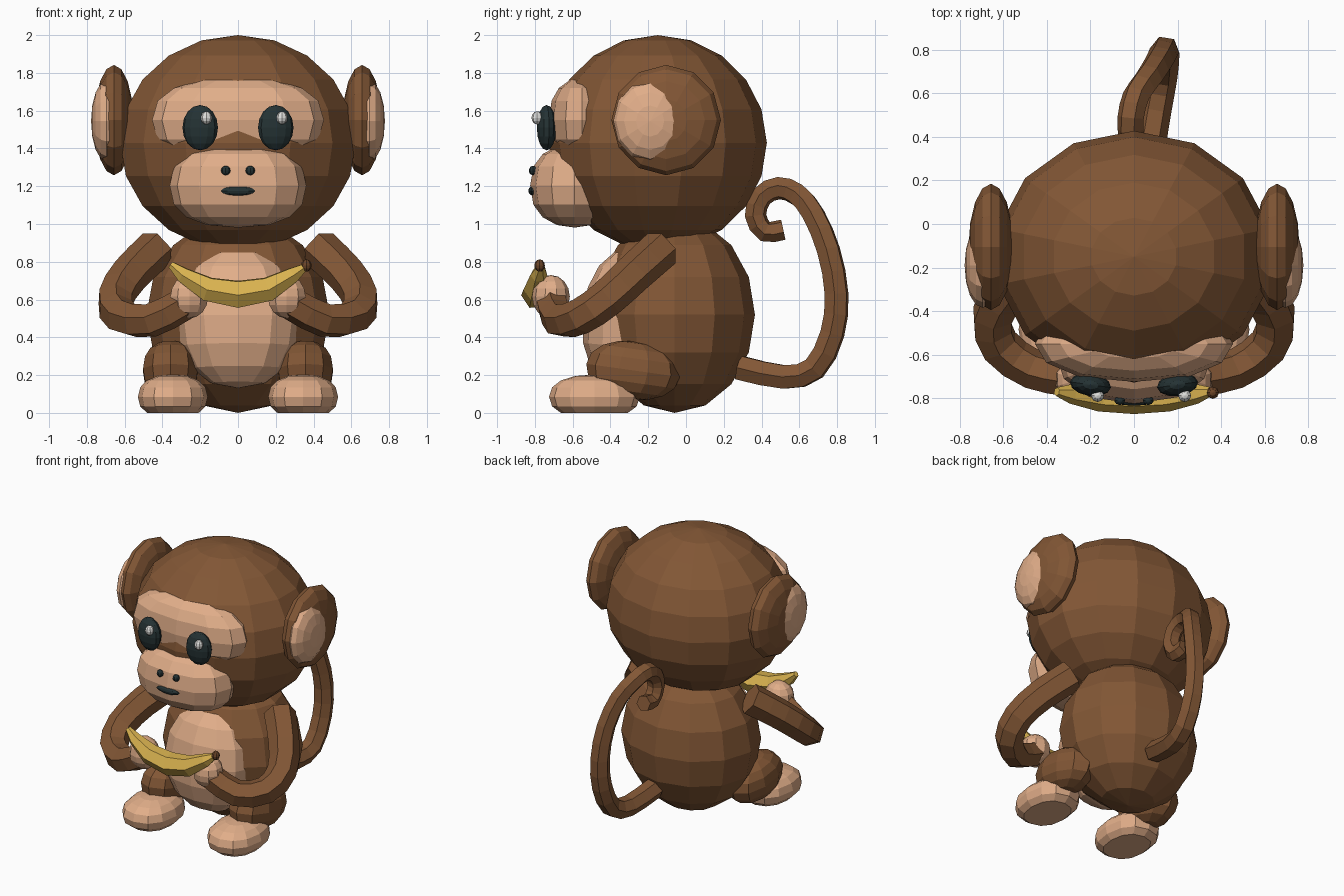
import bpy, bmesh, math
from mathutils import Matrix, Vector

if "Cube" in bpy.data.objects:
    bpy.data.objects.remove(bpy.data.objects["Cube"])


def material(name, rgb):
    m = bpy.data.materials.new(name)
    m.diffuse_color = (*rgb, 1)
    m.use_nodes = True
    m.node_tree.nodes["Principled BSDF"].inputs["Base Color"].default_value = m.diffuse_color
    return m


FUR = material("brown fur", (0.225, 0.095, 0.036))
SKIN = material("peach skin", (0.75, 0.42, 0.25))
DARK = material("dark eye", (0.018, 0.032, 0.034))
SHINE = material("white shine", (0.75, 0.75, 0.73))
YELLOW = material("banana yellow", (0.7, 0.45, 0.08))
STEM = material("stem brown", (0.15, 0.06, 0.022))


def add_object(name, mesh, mat):
    mesh.materials.clear()
    mesh.materials.append(mat)
    for p in mesh.polygons:
        p.use_smooth = False
        p.material_index = 0
    ob = bpy.data.objects.new(name, mesh)
    bpy.context.collection.objects.link(ob)
    return ob


def blob(name, mat, centre, radii, segs=12, rings=8, rot=(0, 0, 0), pole="Z", power=(1, 1, 1), floor=None):
    """Faceted ellipsoid; powers below 1 make it boxier, floor flattens its underside."""
    bm = bmesh.new()
    bmesh.ops.create_uvsphere(bm, u_segments=segs, v_segments=rings, radius=1)
    if pole == "X":
        bmesh.ops.rotate(bm, verts=bm.verts, matrix=Matrix.Rotation(math.pi / 2, 3, "Y"))
    turn = Matrix.Rotation(rot[2], 3, "Z") @ Matrix.Rotation(rot[0], 3, "X")
    for v in bm.verts:
        c = [math.copysign(abs(a) ** p, a) if abs(a) > 1e-5 else 0 for a, p in zip(v.co, power)]
        v.co = turn @ Vector([a * r for a, r in zip(c, radii)]) + Vector(centre)
        if floor is not None:
            v.co.z = max(v.co.z, floor)
    bmesh.ops.remove_doubles(bm, verts=bm.verts, dist=1e-5)
    mesh = bpy.data.meshes.new(name)
    bm.to_mesh(mesh)
    bm.free()
    return add_object(name, mesh, mat)


def tube(name, mat, points, steps=2, sides_res=1):
    """Faceted tapering tube through points (x, y, z, radius), smoothed by a spline."""
    pts = [Vector(p) for p in points]
    ext = [2 * pts[0] - pts[1]] + pts + [2 * pts[-1] - pts[-2]]
    path = []
    for i in range(1, len(ext) - 2):
        a, b, c, d = ext[i - 1:i + 3]
        for k in range(steps):
            t = k / steps
            path.append(0.5 * (2 * b + (c - a) * t + (2 * a - 5 * b + 4 * c - d) * t * t
                               + (3 * b - a - 3 * c + d) * t ** 3))
    path.append(pts[-1])
    cu = bpy.data.curves.new(name, "CURVE")
    cu.dimensions = "3D"
    cu.bevel_depth = 1
    cu.bevel_resolution = sides_res
    cu.use_fill_caps = True
    sp = cu.splines.new("POLY")
    sp.points.add(len(path) - 1)
    for q, p in zip(sp.points, path):
        q.co = (p[0], p[1], p[2], 1)
        q.radius = p[3]
    tmp = bpy.data.objects.new(name + " curve", cu)
    bpy.context.collection.objects.link(tmp)
    dg = bpy.context.evaluated_depsgraph_get()
    mesh = bpy.data.meshes.new_from_object(tmp.evaluated_get(dg))
    bpy.data.objects.remove(tmp)
    bpy.data.curves.remove(cu)
    return add_object(name, mesh, mat)


# Head and torso
blob("head", FUR, (0, -0.15, 1.43), (0.64, 0.578, 0.57), 14, 10)
blob("body", FUR, (0, -0.06, 0.52), (0.485, 0.425, 0.52), 12, 8)
blob("belly", SKIN, (0, -0.325, 0.5), (0.325, 0.225, 0.37), 12, 8, rot=(math.radians(-5), 0, 0),
     power=(0.85, 1, 0.95))

# Face
blob("eye_patch", SKIN, (0, -0.55, 1.55), (0.455, 0.175, 0.225), 12, 8, power=(0.85, 1, 0.82))
blob("muzzle", SKIN, (0, -0.59, 1.203), (0.362, 0.235, 0.222), 12, 8, power=(0.82, 0.95, 0.82))
blob("mouth", DARK, (0, -0.81, 1.175), (0.095, 0.025, 0.025), 10, 6)

for s, side in ((-1, "left"), (1, "right")):
    # Eyes and nose
    blob(f"eye_{side}", DARK, (s * 0.2, -0.738, 1.51), (0.095, 0.052, 0.12), 12, 8,
         rot=(0, 0, s * math.radians(8)))
    blob(f"eye_shine_{side}", SHINE, (s * 0.2 + 0.033, -0.788, 1.562), (0.03, 0.03, 0.035), 8, 6)
    blob(f"nostril_{side}", DARK, (s * 0.065, -0.81, 1.283), (0.025, 0.022, 0.025), 8, 6)

    # Ears
    blob(f"ear_{side}", FUR, (s * 0.657, -0.105, 1.55), (0.103, 0.29, 0.292), 12, 8, pole="X")
    blob(f"inner_ear_{side}", SKIN, (s * 0.695, -0.19, 1.545), (0.083, 0.195, 0.215), 12, 8, pole="X")

    # Arms and hands
    arm = [(0.43, -0.13, 0.87), (0.57, -0.28, 0.735), (0.65, -0.42, 0.605),
           (0.615, -0.56, 0.51), (0.46, -0.67, 0.49), (0.28, -0.71, 0.58)]
    tube(f"arm_{side}", FUR, [(s * x, y, z, 0.108 - 0.004 * i) for i, (x, y, z) in enumerate(arm)])
    blob(f"hand_{side}", SKIN, (s * 0.258, -0.715, 0.615), (0.105, 0.1, 0.115), 10, 8)

    # Legs and feet
    blob(f"leg_{side}", FUR, (s * 0.357, -0.28, 0.225), (0.152, 0.25, 0.155), 10, 8,
         rot=(math.radians(-8), 0, 0), power=(0.88, 1, 0.92))
    blob(f"foot_{side}", SKIN, (s * 0.345, -0.485, 0.085), (0.185, 0.24, 0.118), 12, 8,
         power=(0.88, 0.88, 0.88), floor=0)

# Tail with a curled tip
tail = [(0.06, 0.28, 0.24), (0.1, 0.52, 0.19), (0.13, 0.68, 0.235), (0.14, 0.775, 0.42),
        (0.14, 0.797, 0.63), (0.12, 0.755, 0.86), (0.07, 0.675, 1.05), (0.01, 0.59, 1.155),
        (-0.015, 0.49, 1.19), (-0.015, 0.4, 1.145), (-0.015, 0.368, 1.045), (-0.015, 0.42, 0.96),
        (-0.015, 0.515, 0.97)]
tube("tail", FUR, [(*p, 0.073 - 0.0014 * i) for i, p in enumerate(tail)])

# Banana
tube("banana", YELLOW, [(-0.355, -0.77, 0.785, 0.02), (-0.29, -0.78, 0.73, 0.045),
                        (-0.16, -0.79, 0.655, 0.071), (0, -0.793, 0.628, 0.08),
                        (0.16, -0.79, 0.655, 0.071), (0.29, -0.78, 0.73, 0.045),
                        (0.35, -0.77, 0.77, 0.022)], steps=1)
blob("banana_stem", STEM, (0.362, -0.775, 0.78), (0.028, 0.028, 0.033), 8, 6)
